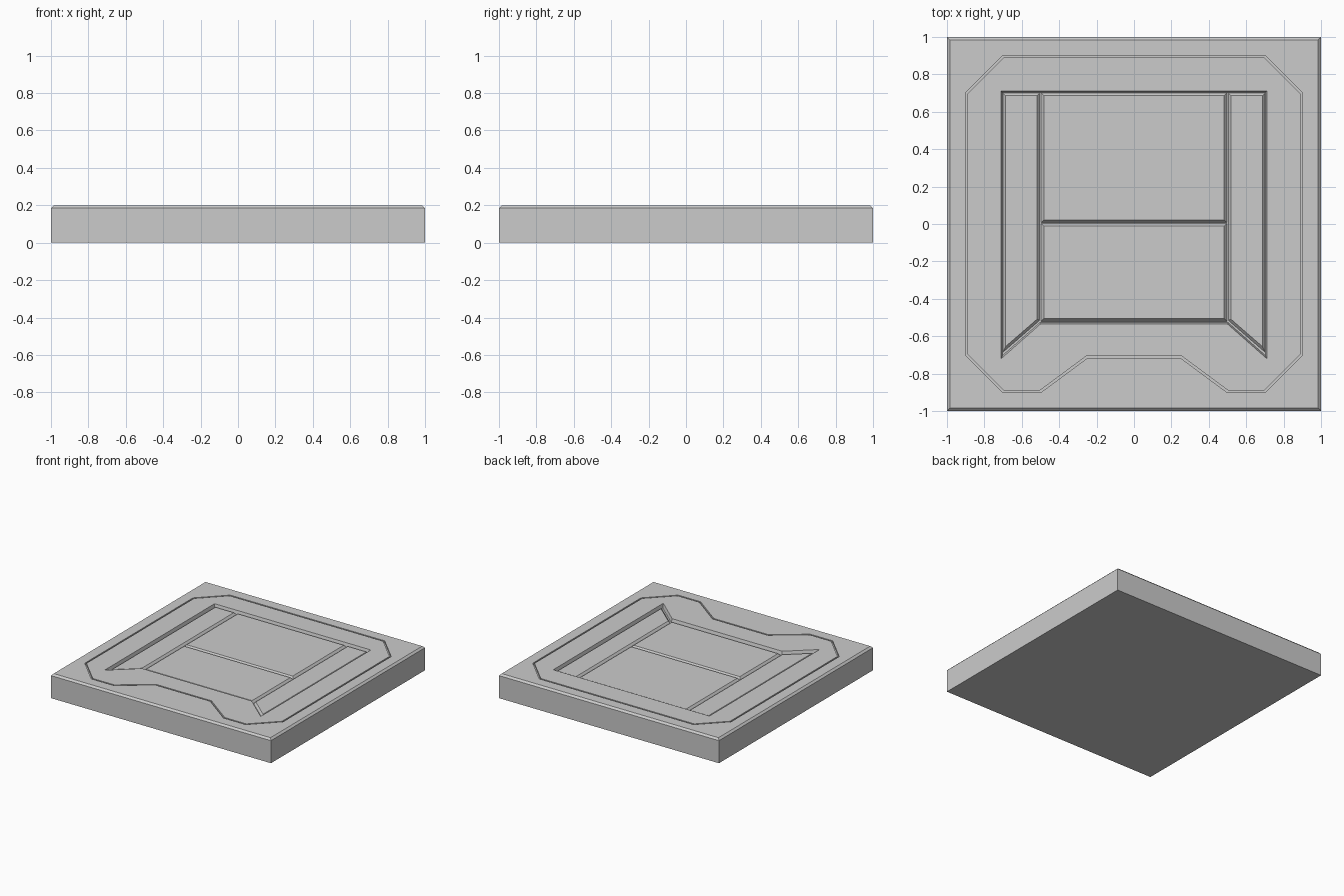
import bpy, bmesh
from mathutils import Vector

if "Cube" in bpy.data.objects:
    bpy.data.objects.remove(bpy.data.objects["Cube"])


def offset(pts, d):
    """Mitred inset (d > 0) of a counter-clockwise outline."""
    out = []
    for i, p in enumerate(pts):
        p = Vector(p)
        a = (p - Vector(pts[i - 1])).normalized()
        b = (Vector(pts[(i + 1) % len(pts)]) - p).normalized()
        na, nb = Vector((-a.y, a.x)), Vector((-b.y, b.x))
        out.append(p + (na + nb) * d / (1 + na.dot(nb)))
    return out


def loft(name, rings, closed=False):
    """Joins (outline, z) rings; caps the ends, or joins last to first."""
    bm = bmesh.new()
    loops = [[bm.verts.new((p[0], p[1], z)) for p in pts] for pts, z in rings]
    n = len(loops[0])
    pairs = list(zip(loops, loops[1:]))
    if closed:
        pairs.append((loops[-1], loops[0]))
    else:
        bm.faces.new(loops[0][::-1])
        bm.faces.new(loops[-1])
    for lo, hi in pairs:
        for i in range(n):
            j = (i + 1) % n
            bm.faces.new((lo[i], lo[j], hi[j], hi[i]))
    bmesh.ops.recalc_face_normals(bm, faces=bm.faces)
    me = bpy.data.meshes.new(name)
    bm.to_mesh(me)
    bm.free()
    ob = bpy.data.objects.new(name, me)
    bpy.context.collection.objects.link(ob)
    return ob


def cut(ob, cutter):
    cutter.hide_render = True
    cutter.hide_set(True)
    m = ob.modifiers.new("cut", 'BOOLEAN')
    m.operation, m.solver, m.object = 'DIFFERENCE', 'EXACT', cutter


def rect(x0, y0, x1, y1):
    return [(x0, y0), (x1, y0), (x1, y1), (x0, y1)]


TOP, FLOOR, PANEL = 0.2, 0.17, 0.187

# Square slab with a chamfered top edge
sq = rect(-1, -1, 1, 1)
slab = loft("slab", [(sq, 0), (sq, 0.185), (offset(sq, 0.015), TOP)])

# Thin decorative groove with clipped corners and a front notch
half = [(0.25, -0.71), (0.5, -0.895), (0.7, -0.895), (0.895, -0.7),
        (0.895, 0.7), (0.7, 0.895)]
line = half + [(-x, y) for x, y in reversed(half)]
outer, inner = offset(line, -0.006), offset(line, 0.006)
cut(slab, loft("groove_cutter", [(outer, 0.185), (outer, 0.25),
                                 (inner, 0.25), (inner, 0.185)], True))

# Central recess with flared front corners
well = [(-0.71, -0.72), (-0.5, -0.535), (0.5, -0.535), (0.71, -0.72),
        (0.71, 0.71), (-0.71, 0.71)]
cut(slab, loft("recess_cutter", [(offset(well, 0.008), FLOOR),
                                 (well, TOP), (well, 0.25)]))


# Chamfered panels inside the recess
def panel(name, pts):
    loft(name, [(pts, FLOOR), (offset(pts, 0.014), PANEL)])


panel("rear_panel", rect(-0.496, 0.008, 0.496, 0.7))
panel("front_panel", rect(-0.496, -0.52, 0.496, 0.004))
side = [(0.504, -0.515), (0.7, -0.685), (0.7, 0.7), (0.504, 0.7)]
panel("right_panel", side)
panel("left_panel", [(-x, y) for x, y in reversed(side)])
